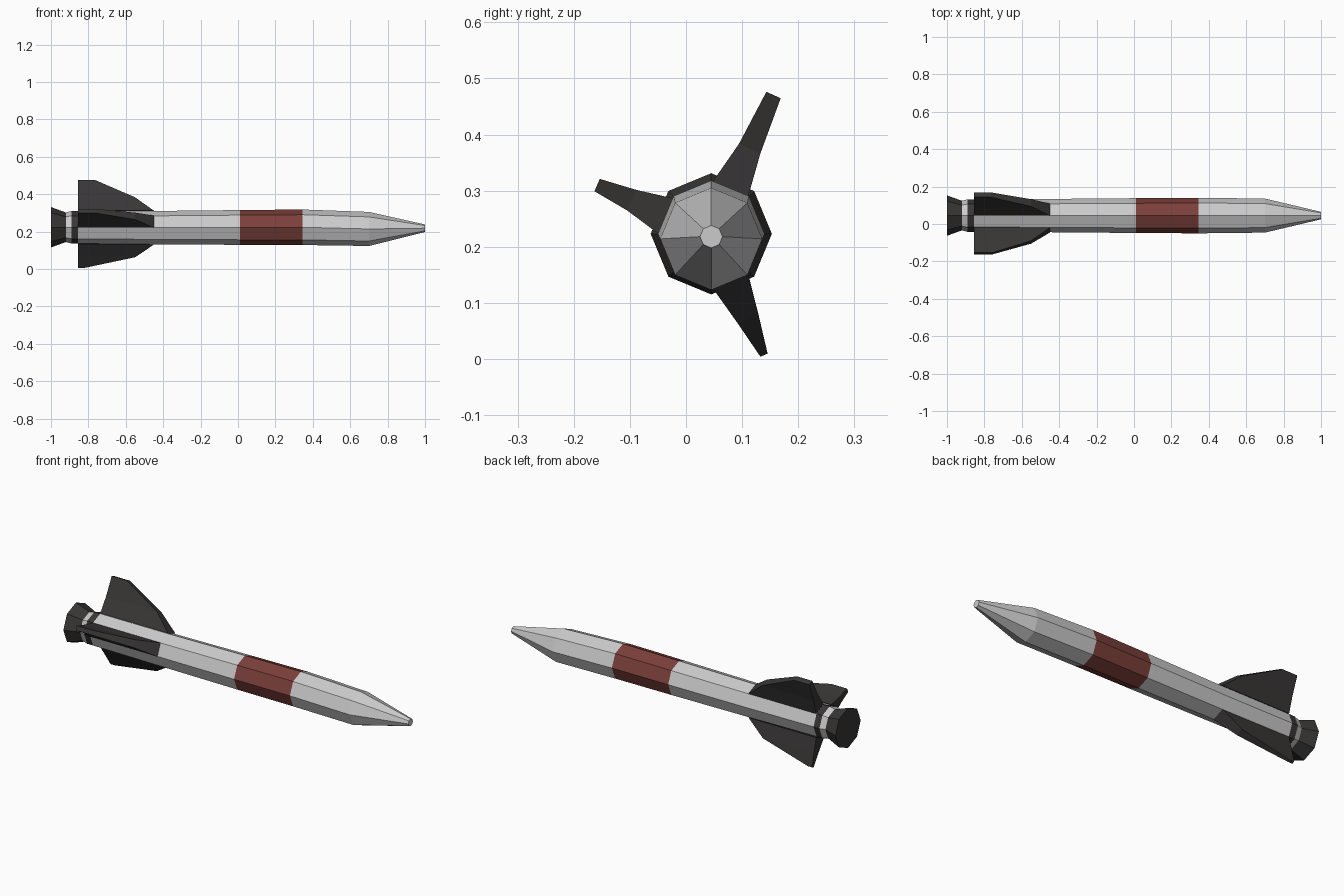
import bpy, bmesh
from math import sin, cos, pi, radians

if "Cube" in bpy.data.objects:
    bpy.data.objects.remove(bpy.data.objects["Cube"])

CY, CZ = 0.045, 0.221      # body axis
SIDES = 8


def material(name, rgb):
    m = bpy.data.materials.new(name)
    m.diffuse_color = (*rgb, 1)
    m.use_nodes = True
    m.node_tree.nodes["Principled BSDF"].inputs["Base Color"].default_value = m.diffuse_color
    return m


dark = material("charcoal", (0.04, 0.037, 0.036))
red = material("dark_red", (0.2, 0.05, 0.042))


def finish(name, bm, mat):
    bmesh.ops.recalc_face_normals(bm, faces=bm.faces)
    me = bpy.data.meshes.new(name)
    bm.to_mesh(me)
    bm.free()
    if mat:
        me.materials.append(mat)
    ob = bpy.data.objects.new(name, me)
    bpy.context.collection.objects.link(ob)
    return ob


def loft(name, rings, mat=None, cap_start=False, cap_end=False):
    """Octagonal tube through rings of (x, radius, centre z)."""
    bm = bmesh.new()
    loops = [[bm.verts.new((x, CY + r * cos(2 * pi * i / SIDES),
                            z + r * sin(2 * pi * i / SIDES)))
              for i in range(SIDES)] for x, r, z in rings]
    for a, b in zip(loops, loops[1:]):
        for i in range(SIDES):
            j = (i + 1) % SIDES
            bm.faces.new((a[i], a[j], b[j], b[i]))
    if cap_start:
        bm.faces.new(loops[0])
    if cap_end:
        bm.faces.new(loops[-1])
    return finish(name, bm, mat)


# Tail: flared nozzle, pale neck, dark collar
loft("nozzle", [(-1.0, 0.108, 0.223), (-0.92, 0.079, 0.223)], dark, cap_start=True)
loft("neck", [(-0.92, 0.079, 0.223), (-0.89, 0.087, 0.223)])
loft("collar", [(-0.89, 0.087, 0.223), (-0.855, 0.087, 0.223)], dark)

# Body: rear tube, coloured band, front tube with tapered nose
loft("rear_body", [(-0.855, 0.087, 0.223), (-0.45, 0.089, 0.221), (0.01, 0.093, 0.222)])
loft("red_band", [(0.01, 0.093, 0.222), (0.345, 0.095, 0.223)], red)
loft("nose", [(0.345, 0.095, 0.223), (0.70, 0.091, 0.214), (1.0, 0.02, 0.218)],
     cap_end=True)


def fin(name, angle, tip_angle, rows):
    """Swept fin; each row is (distance from axis, half thickness, leading x)."""
    bm = bmesh.new()
    levels = []
    for k, (r, h, lead) in enumerate(rows):
        a = radians(angle if k == 0 else tip_angle)
        quad = []
        for x, s in ((-0.855, -1), (lead, -1), (lead, 1), (-0.855, 1)):
            quad.append(bm.verts.new((x, CY + r * cos(a) - s * h * sin(a),
                                      CZ + r * sin(a) + s * h * cos(a))))
        levels.append(quad)
    for a, b in zip(levels, levels[1:]):
        for i in range(4):
            j = (i + 1) % 4
            bm.faces.new((a[i], a[j], b[j], b[i]))
    bm.faces.new(levels[0])
    bm.faces.new(levels[-1])
    finish(name, bm, dark)


# Three fins, each rooted on one facet of the octagon
fin("upper_fin", 67.5, 66.0,
    [(0.084, 0.035, -0.45), (0.168, 0.021, -0.55), (0.273, 0.014, -0.765)])
fin("front_fin", 157.5, 156.4,
    [(0.084, 0.035, -0.45), (0.155, 0.020, -0.55), (0.222, 0.012, -0.76)])
fin("lower_fin", -67.5, -66.3,
    [(0.084, 0.035, -0.45), (0.164, 0.020, -0.55), (0.234, 0.007, -0.83)])
